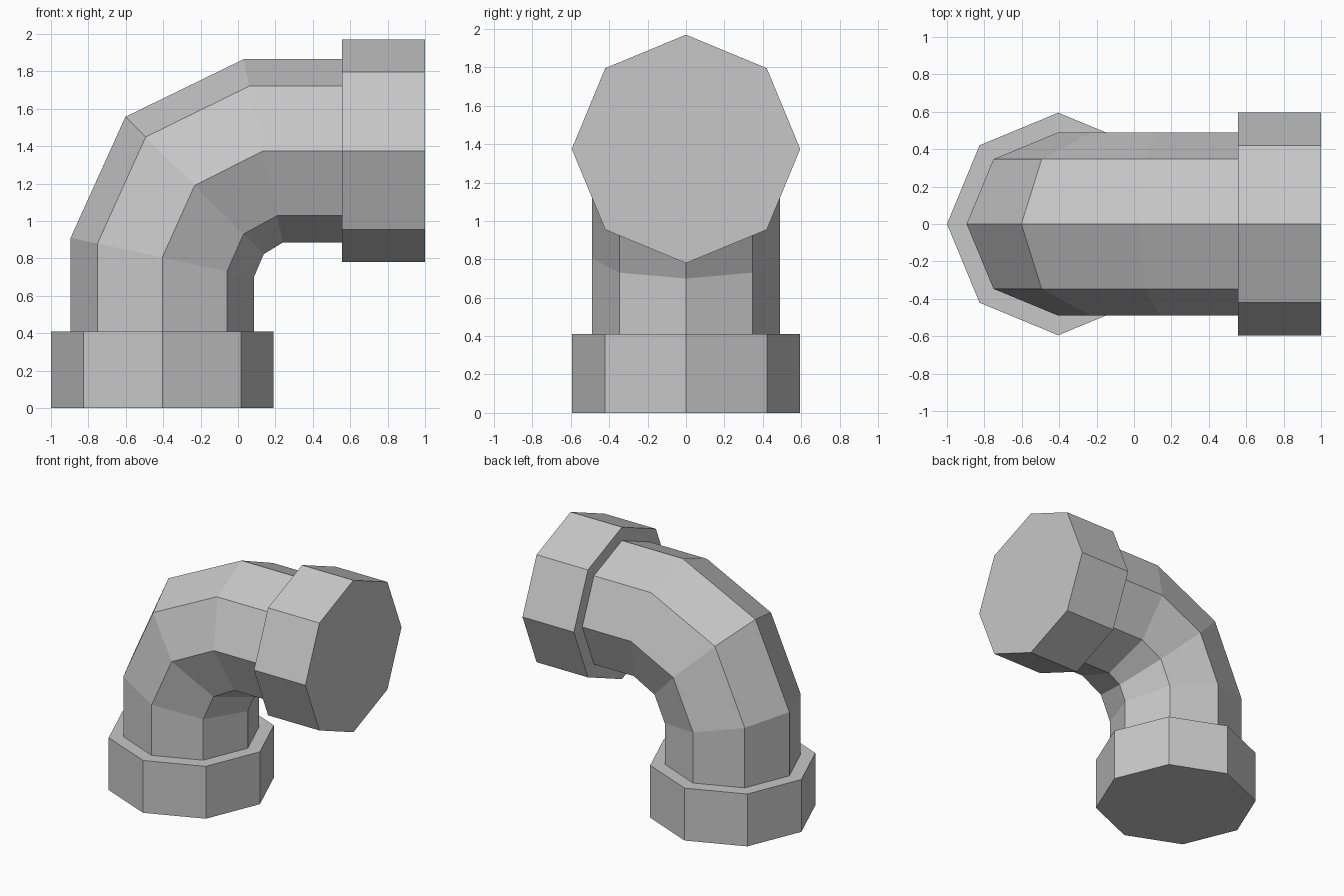
import bpy, math
from mathutils import Vector

cube = bpy.data.objects.get("Cube")
if cube:
    bpy.data.objects.remove(cube, do_unlink=True)

SIDES = 8
PIPE_R, COLLAR_R = 0.49, 0.595
BASE_X, AXIS_Z = -0.405, 1.375      # centre lines of the two pipe legs

grey = bpy.data.materials.new("pipe_grey")
grey.use_nodes = True
grey.diffuse_color = (0.57, 0.57, 0.57, 1)
grey.node_tree.nodes["Principled BSDF"].inputs["Base Color"].default_value = grey.diffuse_color


def loft(name, sections, radius, capped):
    """Skin octagonal sections, each a centre (x, z) and an in-plane half-width (x, z)."""
    verts, faces = [], []
    for (cx, cz), (ux, uz) in sections:
        for i in range(SIDES):
            a = math.tau * i / SIDES
            c = math.cos(a)
            verts.append(Vector((cx + ux * c, radius * math.sin(a), cz + uz * c)))
    for s in range(len(sections) - 1):
        for i in range(SIDES):
            j = (i + 1) % SIDES
            a, b = s * SIDES, (s + 1) * SIDES
            faces.append((a + i, a + j, b + j, b + i))
    if capped:
        faces.append(tuple(reversed(range(SIDES))))
        faces.append(tuple(range(len(verts) - SIDES, len(verts))))
    mesh = bpy.data.meshes.new(name)
    mesh.from_pydata(verts, [], faces)
    mesh.materials.append(grey)
    mesh.update()
    obj = bpy.data.objects.new(name, mesh)
    bpy.context.collection.objects.link(obj)
    return obj


# Elbow pipe: upright leg, three mitred rings, level leg
loft("elbow_pipe", [
    ((BASE_X, 0.40), (PIPE_R, 0)),
    ((BASE_X, 0.805), (PIPE_R, -0.105)),
    ((-0.232, 1.19), (0.37, -0.367)),
    ((0.135, AXIS_Z), (0.105, -PIPE_R)),
    ((0.565, AXIS_Z), (0, -PIPE_R)),
], PIPE_R, False)

# Collars at both ends
loft("bottom_collar", [((BASE_X, z), (COLLAR_R, 0)) for z in (0, 0.41)], COLLAR_R, True)
loft("side_collar", [((x, AXIS_Z), (0, -COLLAR_R)) for x in (0.555, 1)], COLLAR_R, True)
